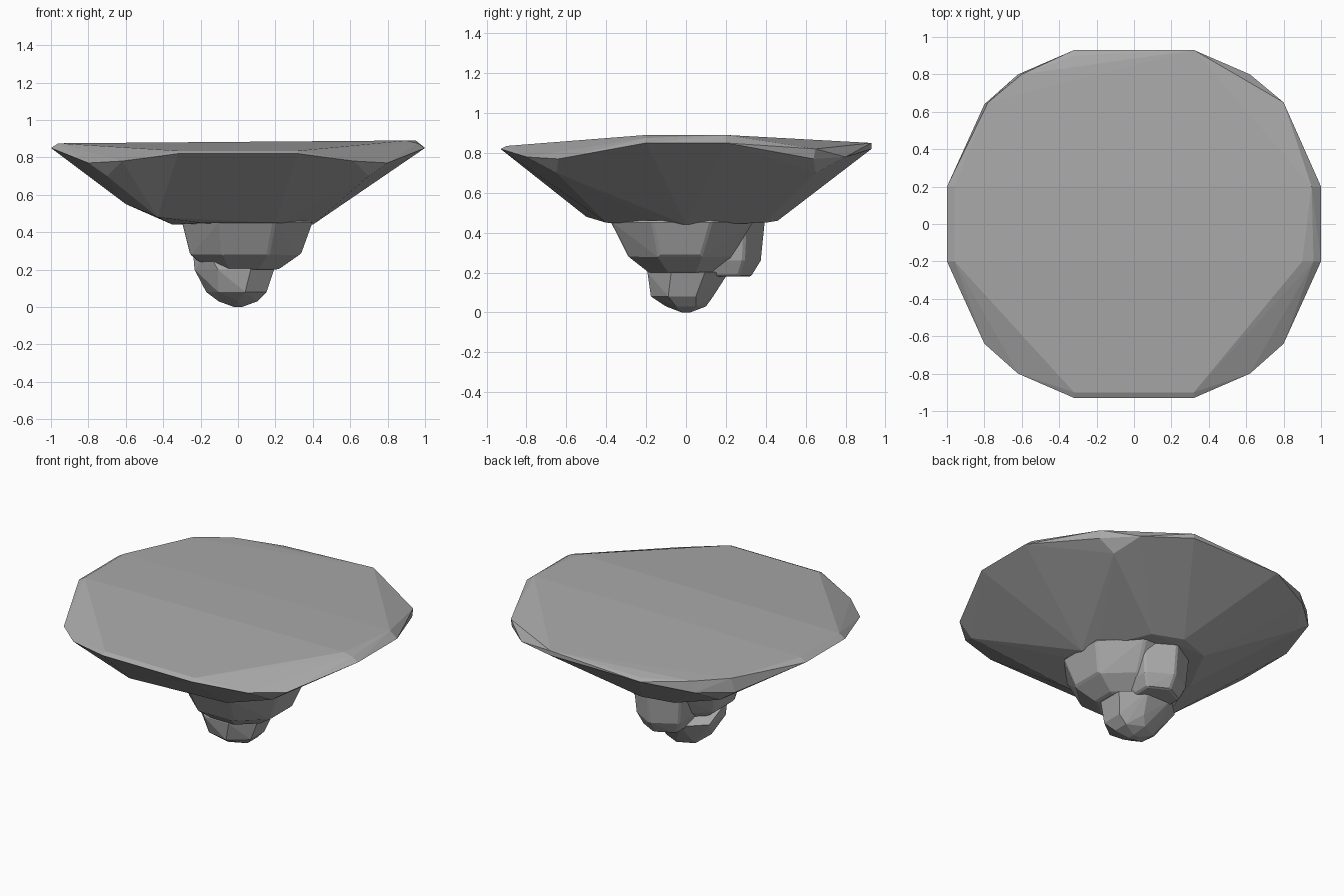
import bpy, bmesh
from math import cos, sin, tau

cube = bpy.data.objects.get("Cube")
if cube:
    bpy.data.objects.remove(cube, do_unlink=True)

stone = bpy.data.materials.new("grey_stone")
stone.use_nodes = True
grey = 0.4
colour = (grey, grey, grey, 1)
stone.diffuse_color = colour
stone.node_tree.nodes["Principled BSDF"].inputs["Base Color"].default_value = colour


def mirrored(x, y, z):
    """One corner point repeated in all four quadrants."""
    return [(side * x, end * y, z) for side in (-1, 1) for end in (-1, 1)]


def ring(z, radius_x, radius_y, centre=(0, 0), sides=8, turn=0.5):
    """Level polygon of corner points around a centre."""
    angles = [tau * (step + turn) / sides for step in range(sides)]
    return [(centre[0] + radius_x * cos(angle), centre[1] + radius_y * sin(angle), z)
            for angle in angles]


def rock(name, points, worn=0.0):
    """Chiselled convex stone wrapped around its corner points."""
    bm = bmesh.new()
    for point in points:
        bm.verts.new(point)
    hull = bmesh.ops.convex_hull(bm, input=bm.verts[:])
    loose = set(hull["geom_interior"]) | set(hull["geom_unused"])
    inner = [item for item in loose if isinstance(item, bmesh.types.BMVert)]
    bmesh.ops.delete(bm, geom=inner, context='VERTS')
    bmesh.ops.dissolve_limit(bm, angle_limit=0.03, verts=bm.verts[:], edges=bm.edges[:])
    bmesh.ops.recalc_face_normals(bm, faces=bm.faces[:])
    mesh = bpy.data.meshes.new(name)
    bm.to_mesh(mesh)
    bm.free()
    mesh.materials.append(stone)
    obj = bpy.data.objects.new(name, mesh)
    bpy.context.collection.objects.link(obj)
    if worn:
        bevel = obj.modifiers.new("worn_edges", 'BEVEL')
        bevel.width = worn
        bevel.segments = 1
        bevel.angle_limit = 0.5


# Broad slab: flat top, raised back corner, rim and sloping underside
top = mirrored(0.96, 0.2, 0.875) + mirrored(0.32, 0.9, 0.835)
raised_corner = [(-0.78, 0.65, 0.86), (-0.6, 0.8, 0.85), (0.8, 0.65, 0.82)]
high_side = [(0.9, -0.2, 0.89), (0.95, 0.2, 0.89), (0.32, 0.93, 0.85)]
rim = mirrored(1, 0.2, 0.85) + mirrored(0.32, 0.93, 0.82)
corners = mirrored(0.8, 0.64, 0.77) + mirrored(0.62, 0.8, 0.78)
underside = mirrored(0.7, 0.65, 0.7) + mirrored(0.2, 0.4, 0.45) + mirrored(0.35, 0.1, 0.44)
lump = [(-0.6, -0.45, 0.55), (-0.43, -0.5, 0.48), (0.4, 0, 0.44), (0, 0.46, 0.46)]
rock("rock_slab", top + raised_corner + high_side + rim + corners + underside + lump)

# Neck under the slab, tapering downwards
neck = (ring(0.46, radius_x=0.38, radius_y=0.39, centre=(0.05, -0.02))
        + ring(0.28, radius_x=0.32, radius_y=0.28, centre=(0.04, -0.03))
        + ring(0.2, radius_x=0.2, radius_y=0.18, centre=(0.03, -0.02)))
rock("neck_rock", neck, worn=0.01)

# Buttress at the back of the neck
buttress = (ring(0.46, radius_x=0.2, radius_y=0.2, centre=(0, 0.2), sides=6)
            + ring(0.26, radius_x=0.18, radius_y=0.18, centre=(0, 0.2), sides=6)
            + ring(0.18, radius_x=0.14, radius_y=0.13, centre=(0, 0.2), sides=6))
rock("back_buttress", buttress, worn=0.01)

# Rounded lower tip with a shoulder on its front right
tip = (ring(0.29, radius_x=0.12, radius_y=0.1, centre=(-0.12, -0.08), sides=5)
       + ring(0.2, radius_x=0.23, radius_y=0.22, centre=(-0.02, 0.01))
       + ring(0.08, radius_x=0.17, radius_y=0.16, centre=(0, -0.02), sides=7)
       + ring(0.03, radius_x=0.12, radius_y=0.1, sides=6)
       + ring(0, radius_x=0.03, radius_y=0.03, sides=4))
rock("lower_tip", tip)
